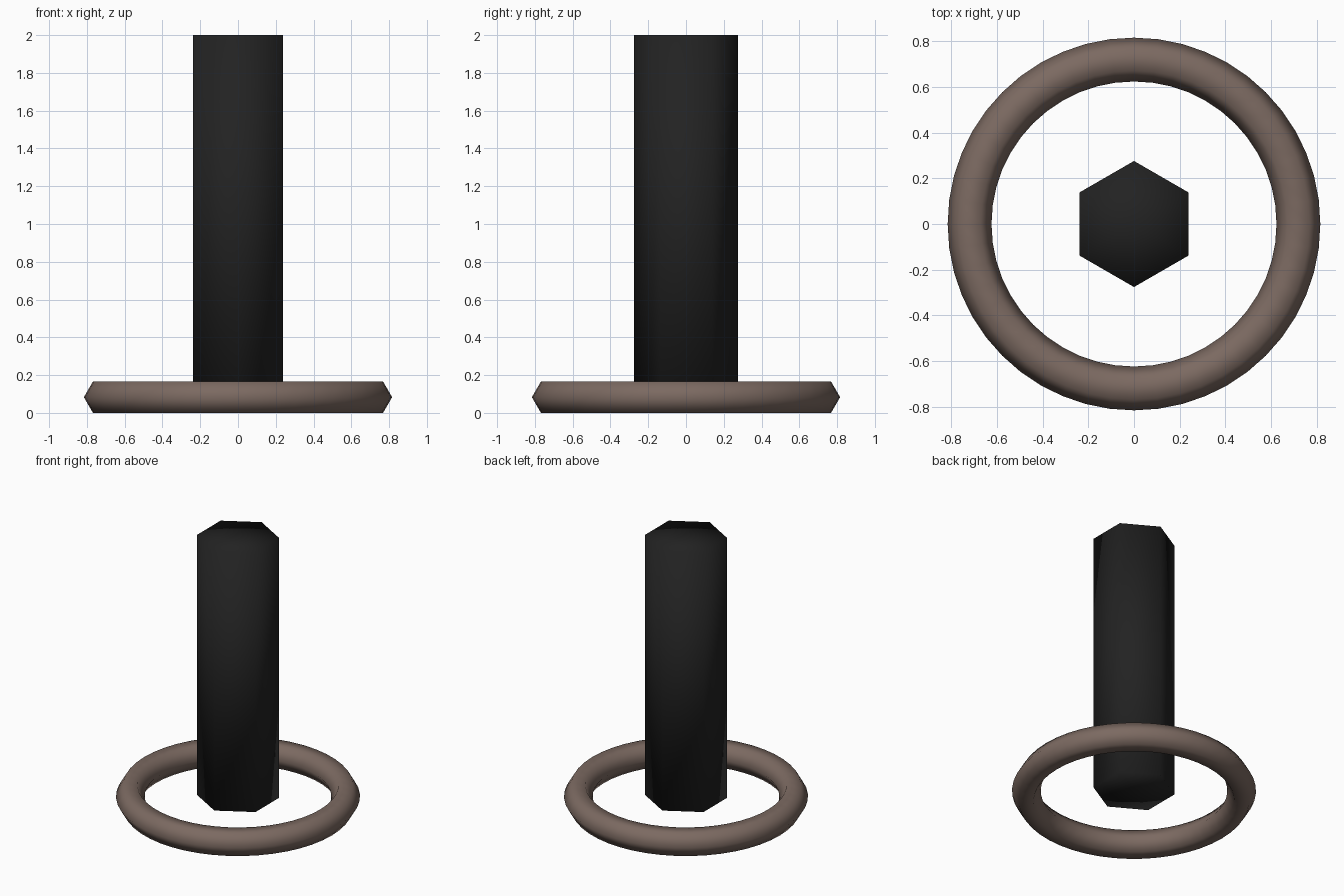
import bpy

cube = bpy.data.objects.get("Cube")
if cube:
    bpy.data.objects.remove(cube, do_unlink=True)


def make_material(name, rgb):
    mat = bpy.data.materials.new(name)
    mat.use_nodes = True
    color = (*rgb, 1.0)
    mat.diffuse_color = color
    mat.node_tree.nodes["Principled BSDF"].inputs["Base Color"].default_value = color
    return mat


def finish(name, mat):
    obj = bpy.context.object
    obj.name = name
    obj.data.materials.append(mat)
    bpy.ops.object.shade_smooth()
    return obj


TOP = 2.0
RING_MAJOR, RING_MINOR = 0.72, 0.096
RING_Z = RING_MINOR * 0.866  # six-sided tube rests on its flat side

# Ring lying on the ground, with a hexagonal tube section
bpy.ops.mesh.primitive_torus_add(
    major_segments=48, minor_segments=6,
    major_radius=RING_MAJOR, minor_radius=RING_MINOR, location=(0, 0, RING_Z))
finish("ring", make_material("warm brown", (0.2, 0.143, 0.12)))

# Softly shaded six-sided post, starting at the middle height of the ring
bpy.ops.mesh.primitive_cylinder_add(
    vertices=6, radius=0.276, depth=TOP - RING_Z, end_fill_type='TRIFAN',
    location=(0, 0, (TOP + RING_Z) / 2))
finish("post", make_material("near black", (0.016, 0.016, 0.016)))
